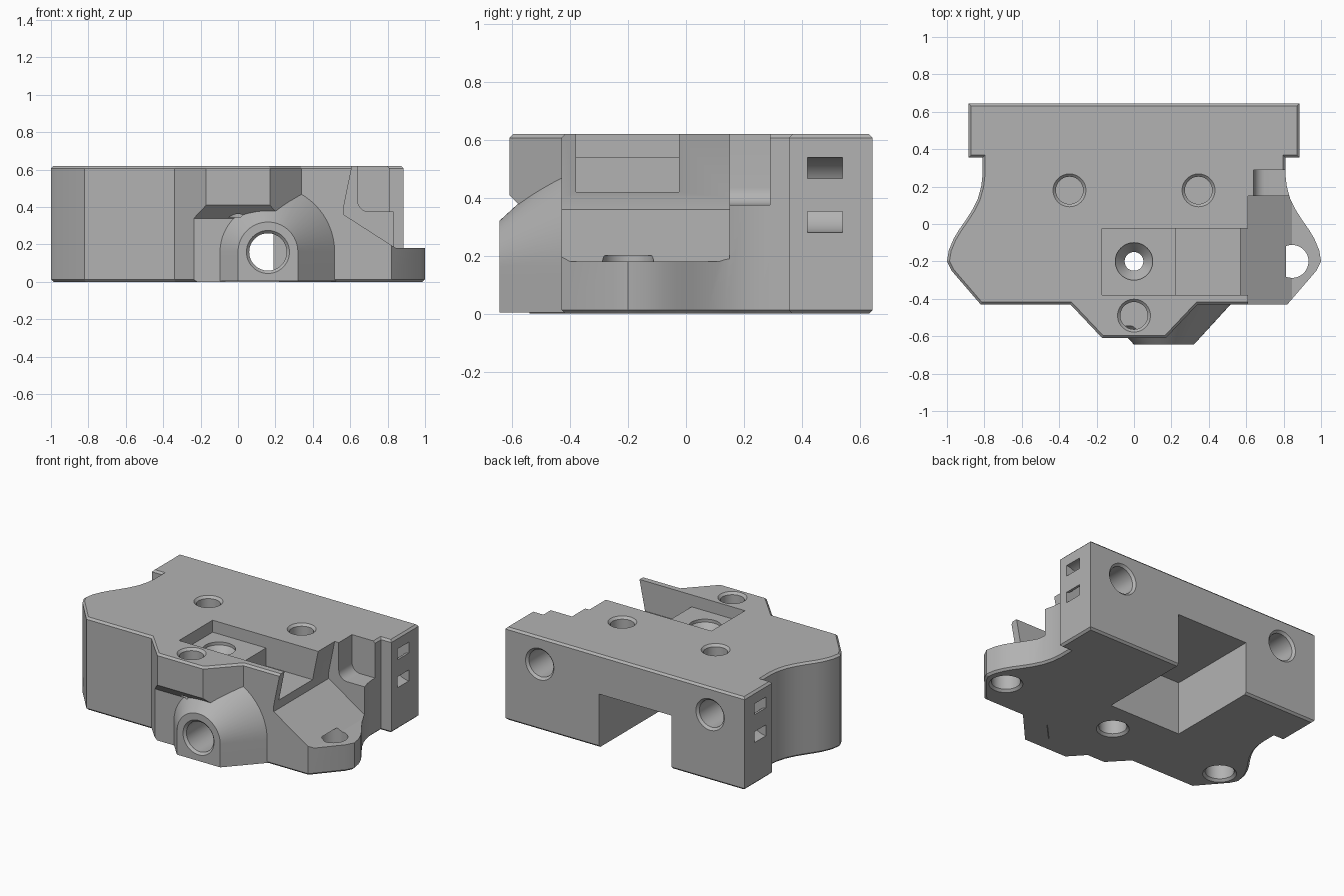
import bpy, bmesh, math
from mathutils import Vector

if "Cube" in bpy.data.objects:
    bpy.data.objects.remove(bpy.data.objects["Cube"], do_unlink=True)

H = 0.62      # body height
EDGE = 0.013  # small chamfer
grey = bpy.data.materials.new("plain grey")
grey.use_nodes = True
colour = (0.45, 0.45, 0.45, 1)
grey.diffuse_color = colour
grey.node_tree.nodes["Principled BSDF"].inputs["Base Color"].default_value = colour


def loft(name, rings, bevel_caps=0):
    """Skin equal rings of points and close both ends."""
    bm = bmesh.new()
    rows = [[bm.verts.new(p) for p in ring] for ring in rings]
    n = len(rows[0])
    for a, b in zip(rows, rows[1:]):
        for i in range(n):
            j = (i + 1) % n
            bm.faces.new((a[i], a[j], b[j], b[i]))
    caps = [bm.faces.new(rows[0]), bm.faces.new(rows[-1])]
    bmesh.ops.recalc_face_normals(bm, faces=bm.faces)
    if bevel_caps:
        edges = [e for f in caps for e in f.edges]
        bmesh.ops.bevel(bm, geom=edges, offset=bevel_caps, segments=1, affect='EDGES')
    mesh = bpy.data.meshes.new(name)
    bm.to_mesh(mesh)
    bm.free()
    mesh.materials.append(grey)
    obj = bpy.data.objects.new(name, mesh)
    bpy.context.collection.objects.link(obj)
    return obj


def prism(name, outline, axis, lo, hi, bevel_caps=0):
    place = {'x': lambda p, t: (t, p[0], p[1]),
             'y': lambda p, t: (p[0], t, p[1]),
             'z': lambda p, t: (p[0], p[1], t)}[axis]
    return loft(name, [[place(p, t) for p in outline] for t in (lo, hi)], bevel_caps)


def box(name, x0, x1, y0, y1, z0, z1):
    return prism(name, [(x0, y0), (x1, y0), (x1, y1), (x0, y1)], 'z', z0, z1)


def lathe(name, start, direction, profile, steps=48):
    turn = Vector(direction).to_track_quat('Z', 'Y')
    angles = [2 * math.pi * i / steps for i in range(steps)]
    return loft(name, [[Vector(start) + turn @ Vector((r * math.cos(a), r * math.sin(a), d))
                        for a in angles] for d, r in profile])


def drill(name, start, direction, r, depth):
    """Round hole with a chamfered rim."""
    rim = r + 0.015
    return lathe(name, start, direction, [(-0.05, rim), (0, rim), (0.015, r), (depth, r)])


def combine(target, tool, operation='DIFFERENCE'):
    mod = target.modifiers.new("join", 'BOOLEAN')
    mod.operation, mod.solver, mod.object = operation, 'EXACT', tool
    deps = bpy.context.evaluated_depsgraph_get()
    mesh = bpy.data.meshes.new_from_object(target.evaluated_get(deps))
    target.modifiers.clear()
    target.data = mesh
    bpy.data.objects.remove(tool, do_unlink=True)


# Plan outline: right half from nose to back, mirrored to the left
right = [(0.17, -0.61), (0.34, -0.43), (0.82, -0.43), (0.975, -0.25), (1.0, -0.2),
         (0.99, -0.14), (0.965, -0.08), (0.935, -0.03), (0.9, 0.02), (0.865, 0.075),
         (0.835, 0.135), (0.817, 0.2), (0.81, 0.26), (0.81, 0.355), (0.885, 0.355), (0.885, 0.645)]
left = [(-x, y) for x, y in reversed(right)]
body = prism("housing_body", right + left, 'z', 0, H, EDGE)

# Underside of the nose is cut back with a sloping lip
combine(body, prism("nose_undercut", [(-0.8, -0.1), (-0.54, -0.1), (-0.54, 0.34),
                                      (-0.63, 0.43), (-0.8, 0.43)], 'x', -0.4, 0.4))

# Flared arch boss on the front
CX, CZ = 0.16, 0.16


def arch(y, r):
    top = [(CX + r * math.cos(math.pi * i / 32), y, CZ + r * math.sin(math.pi * i / 32))
           for i in range(33)]
    return [(CX + r, y, 0.004)] + top + [(CX - r, y, 0.004)]


combine(body, loft("front_boss", [arch(-0.645, 0.16), arch(-0.41, 0.375)]), 'UNION')

# Open space above the right ear, with a leaning wall and a ramp
combine(body, prism("ear_clearance", [(0.628, 0.7), (0.61, H), (0.565, 0.4), (0.565, 0.36),
                                      (0.845, 0.18), (1.2, 0.18), (1.2, 0.7)], 'y', -0.6, 0.15))

# Side recess with a rounded inner corner
fillet = [(0.70 - 0.06 * math.cos(a * math.pi / 16), 0.435 - 0.06 * math.sin(a * math.pi / 16))
          for a in range(9)]
combine(body, prism("side_recess", [(0.64, 0.7)] + fillet + [(1.2, 0.375), (1.2, 0.7)],
                    'y', 0.1, 0.29))

# Stepped pocket in the top and the large bay opening at the back and below
combine(body, box("pocket_shallow", -0.17, 0.25, -0.38, -0.025, 0.54, 0.8))
combine(body, box("pocket_deep", 0.225, 0.75, -0.38, -0.025, 0.42, 0.8))
combine(body, box("rear_bay", -0.345, 0.19, 0.01, 0.8, -0.1, 0.357))

# Holes: boss, nose, pocket, underside
combine(body, drill("boss_hole", (CX, -0.645, CZ), (0, 1, 0), 0.1, 0.75))
combine(body, drill("nose_hole", (0, -0.49, H), (0, 0, -1), 0.073, 0.275))
combine(body, lathe("pocket_hole", (0, -0.2, 0.54), (0, 0, -1),
                    [(-0.03, 0.1), (0.02, 0.1), (0.06, 0.065), (0.08, 0.05), (0.7, 0.05)]))
combine(body, drill("underside_hole", (0, -0.2, 0), (0, 0, 1), 0.085, 0.14))

# Mirrored holes and strap channels
for s in (-1, 1):
    combine(body, drill("top_hole", (s * 0.345, 0.18, H), (0, 0, -1), 0.073, 0.15))
    combine(body, drill("ear_hole", (s * 0.845, -0.2, 0), (0, 0, 1), 0.088, 0.2))
    combine(body, drill("back_hole", (s * 0.63, 0.645, 0.44), (0, -1, 0), 0.09, 0.3))
    channel = []
    for r, order in ((0.13, range(25)), (0.057, range(24, -1, -1))):
        channel += [(s * (0.89 - r * math.sin(math.pi * i / 24)),
                     0.41 + r * math.cos(math.pi * i / 24)) for i in order]
    # run the channel ends out through the side wall
    out = [(s * 1.1, 0.41 - 0.13), (s * 1.1, 0.41 - 0.057)]
    up = [(s * 1.1, 0.41 + 0.057), (s * 1.1, 0.41 + 0.13)]
    combine(body, prism("strap_channel", channel[:25] + out + channel[25:] + up, 'y', 0.42, 0.54))

# Smooth the round surfaces, keep the edges sharp
bpy.ops.object.select_all(action='DESELECT')
body.select_set(True)
bpy.context.view_layer.objects.active = body
bpy.ops.object.shade_smooth_by_angle(angle=math.radians(25))
